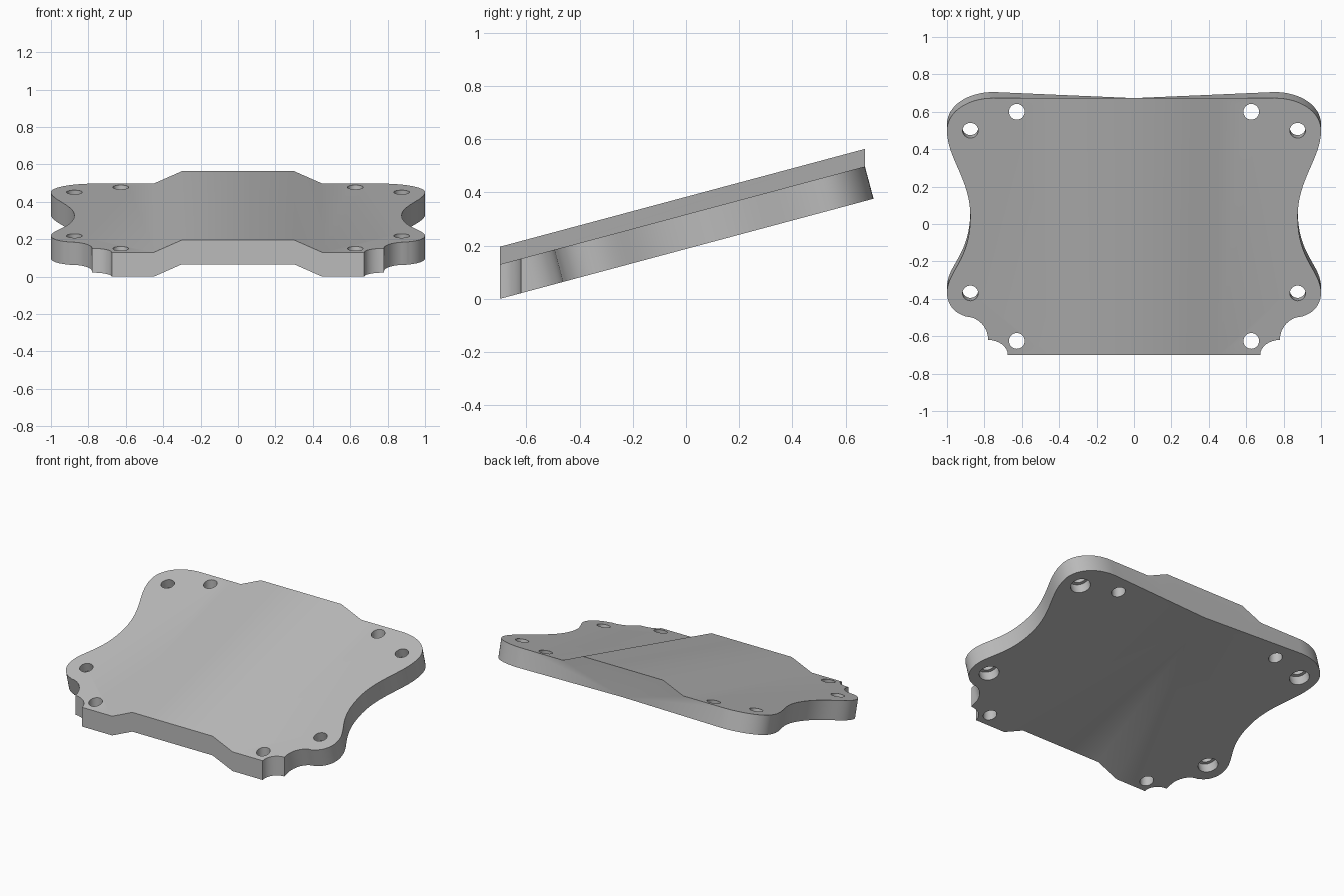
import bpy, bmesh, math
from mathutils import Vector

if "Cube" in bpy.data.objects:
    bpy.data.objects.remove(bpy.data.objects["Cube"])

TILT = math.radians(15)
FRONT, BACK, THICK, STEP = -0.7, 0.673, 0.13, 0.066
# Offset from the top skin to the bottom skin, square to the plate
DROP = Vector((0, math.sin(TILT), -math.cos(TILT))) * THICK * math.cos(TILT)


def top_point(x, y, lift=0):
    return Vector((x, y, THICK + (y - FRONT) * math.tan(TILT) + lift))


def arc(cx, cy, rx, ry, a0, a1, n):
    angles = [math.radians(a0 + (a1 - a0) * i / n) for i in range(n + 1)]
    return [(cx + rx * math.cos(a), cy + ry * math.sin(a)) for a in angles]


def bezier(a, b, c, d, n=16):
    pts = []
    for i in range(1, n + 1):
        t = i / n
        w = ((1 - t) ** 3, 3 * t * (1 - t) ** 2, 3 * t * t * (1 - t), t ** 3)
        pts.append(tuple(sum(k * p[j] for k, p in zip(w, (a, b, c, d))) for j in (0, 1)))
    return pts


# Outline of one half, front to back: two notches, lobe, waist, rear corner
notch = arc(0.78, FRONT, 0.105, 0.08, 180, 90, 8)
bite = arc(0.9, -0.62, 0.12, 0.125, 180, 90, 8)
lobe = arc(0.875, -0.37, 0.125, 0.125, -75, 0, 10)
waist = bezier((1, -0.37), (1, -0.25), (0.875, -0.2), (0.875, 0.04))
waist += bezier((0.875, 0.04), (0.875, 0.24), (1, 0.35), (1, 0.5))
corner = bezier((1, 0.5), (1, 0.6), (0.89, BACK), (0.75, BACK))
outline = notch + bite + lobe + waist + corner
vertical_count = len(notch) + 1

bm = bmesh.new()
top, bottom = [], []
for i, (x, y) in enumerate(outline):
    p = top_point(x, y)
    drop = Vector((0, 0, -THICK)) if i < vertical_count else DROP
    top.append(bm.verts.new(p))
    bottom.append(bm.verts.new(p + drop))

# Raised centre profile along the front and back edges
profile = [(0.45, 0), (0.3, STEP), (0, STEP)]
front_top = [bm.verts.new(top_point(x, FRONT, h)) for x, h in profile]
back_top = [bm.verts.new(top_point(x, BACK, h)) for x, h in profile]
front_low = [bm.verts.new(top_point(x, FRONT, h - THICK)) for x, h in profile]
back_low = bm.verts.new(top_point(0, BACK, -THICK))

# Wings and outer wall
bm.faces.new([front_top[0]] + top + [back_top[0]])
bm.faces.new([front_low[0], back_low] + bottom[::-1])
for i in range(len(top) - 1):
    bm.faces.new((top[i], bottom[i], bottom[i + 1], top[i + 1]))

# Centre skin, tapering underside channel, front and back walls
bm.faces.new((top[0], front_top[0], front_low[0], bottom[0]))
bm.faces.new((top[-1], bottom[-1], back_low))
bm.faces.new((top[-1], back_low, back_top[0]))
for i in (0, 1):
    bm.faces.new((front_top[i], back_top[i], back_top[i + 1], front_top[i + 1]))
    bm.faces.new((front_low[i], front_low[i + 1], back_low))
    bm.faces.new((front_top[i], front_top[i + 1], front_low[i + 1], front_low[i]))
    bm.faces.new((back_top[i], back_low, back_top[i + 1]))

# Mirror to the other half
bmesh.ops.mirror(bm, geom=bm.verts[:] + bm.edges[:] + bm.faces[:], axis='X', merge_dist=0.0001)
bmesh.ops.remove_doubles(bm, verts=bm.verts, dist=0.0005)
bmesh.ops.recalc_face_normals(bm, faces=bm.faces)
mesh = bpy.data.meshes.new("mounting_plate")
bm.to_mesh(mesh)
bm.free()
plate = bpy.data.objects.new("mounting_plate", mesh)
bpy.context.collection.objects.link(plate)

grey = bpy.data.materials.new("plain_grey")
grey.use_nodes = True
grey.diffuse_color = (0.5, 0.5, 0.5, 1)
grey.node_tree.nodes["Principled BSDF"].inputs["Base Color"].default_value = (0.5, 0.5, 0.5, 1)
mesh.materials.append(grey)


def drill(centre, radius, depth, tilt):
    bpy.ops.mesh.primitive_cylinder_add(vertices=32, radius=radius, depth=depth,
                                        location=centre, rotation=(tilt, 0, 0))
    cutter = bpy.context.object
    cutter.name = "hole_cutter"
    cutter.hide_render = True
    cutter.data.materials.append(grey)
    bpy.context.view_layer.objects.active = plate
    mod = plate.modifiers.new("hole", 'BOOLEAN')
    mod.operation, mod.solver, mod.object = 'DIFFERENCE', 'EXACT', cutter
    bpy.ops.object.modifier_apply(modifier=mod.name)
    bpy.data.objects.remove(cutter)


# Upright inner holes; outer holes square to the plate, counterbored below
for side in (-1, 1):
    for y in (-0.625, 0.6):
        drill(top_point(side * 0.627, y, -THICK / 2), 0.042, 0.4, 0)
    for y in (-0.37, 0.5):
        surface = top_point(side * 0.875, y)
        drill(surface + DROP / 2, 0.042, 0.4, TILT)
        drill(surface + DROP, 0.062, THICK, TILT)

bpy.ops.object.select_all(action='DESELECT')
plate.select_set(True)
bpy.context.view_layer.objects.active = plate
bpy.ops.object.shade_smooth_by_angle(angle=math.radians(30))
